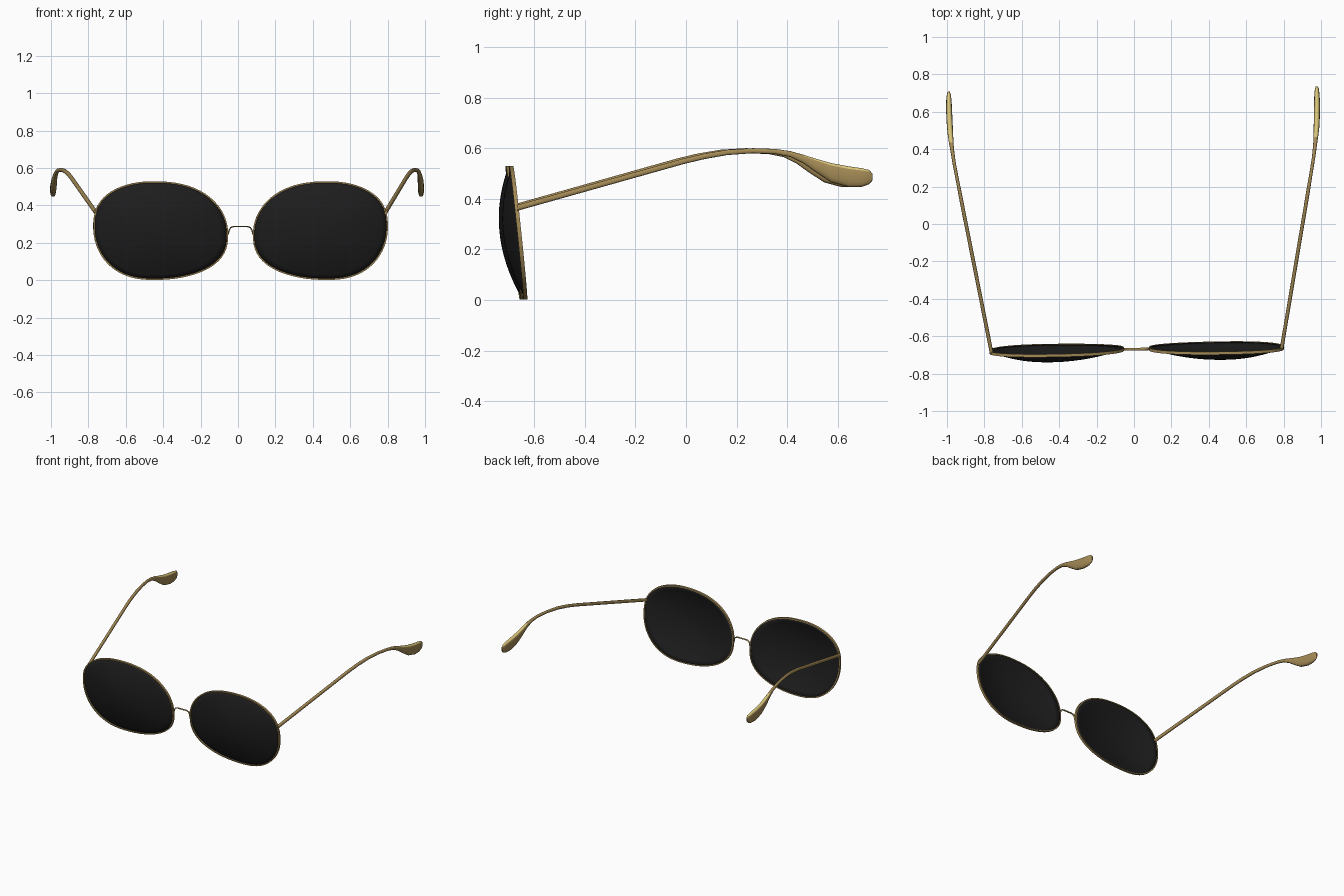
import bpy, bmesh
from math import sin, cos, pi, copysign
from mathutils import Matrix, Vector

cube = bpy.data.objects.get("Cube")
if cube:
    bpy.data.objects.remove(cube)

# The whole pair of glasses is turned very slightly
PLACE = Matrix.Translation((0.004, 0, 0)) @ Matrix.Rotation(0.0145, 4, 'Z')
SEG = 64


def material(name, rgb, rough):
    m = bpy.data.materials.new(name)
    m.use_nodes = True
    m.diffuse_color = (*rgb, 1)
    node = m.node_tree.nodes["Principled BSDF"]
    node.inputs["Base Color"].default_value = (*rgb, 1)
    node.inputs["Roughness"].default_value = rough
    return m


bronze = material("bronze gold", (0.37, 0.255, 0.093), 0.5)
yellow = material("yellow gold", (0.72, 0.58, 0.20), 0.5)
dark = material("dark lens", (0.0125, 0.0125, 0.0125), 0.5)


def finish(bm, name, mats):
    bm.transform(PLACE)
    me = bpy.data.meshes.new(name)
    bm.to_mesh(me)
    bm.free()
    for m in mats:
        me.materials.append(m)
    ob = bpy.data.objects.new(name, me)
    bpy.context.collection.objects.link(ob)
    bpy.ops.object.select_all(action='DESELECT')
    ob.select_set(True)
    bpy.context.view_layer.objects.active = ob
    bpy.ops.object.shade_smooth_by_angle(angle=0.8)
    return ob


def loft(rings, name, loop=False):
    """Skin a list of closed cross-sections; ear tips get a yellow top."""
    bm = bmesh.new()
    rows = [[bm.verts.new(p) for p in ring] for ring in rings]
    pairs = list(zip(rows, rows[1:]))
    if loop:
        pairs.append((rows[-1], rows[0]))
    else:
        bm.faces.new(rows[0])
        bm.faces.new(rows[-1])
    n = len(rows[0])
    for a, b in pairs:
        for i in range(n):
            j = (i + 1) % n
            bm.faces.new((a[i], a[j], b[j], b[i]))
    bmesh.ops.recalc_face_normals(bm, faces=bm.faces)
    for f in bm.faces:
        on_tip = f.calc_center_median().y > 0.44
        f.material_index = int(on_tip and f.normal.z > 0.5)
    return finish(bm, name, [bronze, yellow])


def power(v, e):
    return copysign(abs(v) ** e, v)


def outline(t, r=1.0, inset=0.0):
    """Oval lens edge: rounder outside, longer towards the nose."""
    c, s = cos(t), sin(t)
    e = 2 / 2.25
    wide = (0.323 if c > 0 else 0.399) - inset
    x = 0.465 + r * wide * power(c, e)
    z = 0.265 + r * (0.264 - inset) * power(s, e)
    z += 0.025 * r * c * (1 - s * s)
    return x, z


def plane_y(z):
    return -0.642 - 0.105 * z


angles = [2 * pi * (i + 0.5) / SEG for i in range(SEG)]

# Stations of an arm: y, x, top z, bottom z, half width
ARM = [(-0.68, 0.775, 0.375, 0.352, 0.010),
       (-0.02, 0.896, 0.560, 0.538, 0.010),
       (0.06, 0.911, 0.579, 0.557, 0.010),
       (0.15, 0.927, 0.594, 0.573, 0.010),
       (0.25, 0.945, 0.600, 0.580, 0.009),
       (0.34, 0.961, 0.597, 0.577, 0.009),
       (0.40, 0.969, 0.588, 0.565, 0.010),
       (0.45, 0.975, 0.574, 0.540, 0.012),
       (0.50, 0.979, 0.558, 0.504, 0.015),
       (0.56, 0.982, 0.541, 0.465, 0.016),
       (0.63, 0.984, 0.528, 0.446, 0.016),
       (0.68, 0.984, 0.521, 0.447, 0.014),
       (0.71, 0.984, 0.514, 0.458, 0.010),
       (0.722, 0.984, 0.500, 0.472, 0.005)]

for side, label in ((1, "left"), (-1, "right")):
    # Domed lens shell
    bm = bmesh.new()
    steps = 10
    x, z = outline(0, 0)
    apex = bm.verts.new((side * x, plane_y(z) - 0.06, z))
    prev = None
    for k in range(1, steps + 1):
        r = k / steps
        ring = []
        for t in angles:
            x, z = outline(t, r, 0.003)
            ring.append(bm.verts.new((side * x, plane_y(z) + 0.002 - 0.062 * (1 - r * r), z)))
        for i in range(SEG):
            j = (i + 1) % SEG
            if prev:
                f = (prev[i], ring[i], ring[j], prev[j])
            else:
                f = (apex, ring[i], ring[j])
            bm.faces.new(f if side > 0 else f[::-1])
        prev = ring
    lens = finish(bm, label + "_lens", [dark])
    solid = lens.modifiers.new("thickness", 'SOLIDIFY')
    solid.thickness = 0.004

    # Thin metal rim with a rectangular section
    rings = []
    for t in angles:
        ring = []
        for inset, dy in ((0, -0.008), (0, 0.008), (0.007, 0.008), (0.008, -0.008)):
            x, z = outline(t, 1, inset)
            ring.append((side * x, plane_y(z) + dy, z))
        rings.append(ring)
    loft(rings, label + "_rim", loop=True)

    # Arm widening into a flat ear tip
    rings = []
    for y, x, top, low, half in ARM:
        mid, tall = (top + low) / 2, (top - low) / 2
        rings.append([(side * (x + half * power(cos(a), 0.8)), y, mid + tall * power(sin(a), 0.8))
                      for a in (2 * pi * i / 16 for i in range(16))])
    loft(rings, label + "_arm")

# Nose bridge: a thin bent wire
half_path = [(0.066, 0.245), (0.061, 0.268), (0.052, 0.282), (0.036, 0.287)]
path = [(-x, z) for x, z in half_path] + half_path[::-1]
points = [Vector((x, -0.669, z)) for x, z in path]
rings = []
for i, p in enumerate(points):
    d = (points[min(i + 1, len(points) - 1)] - points[max(i - 1, 0)]).normalized()
    up = d.cross(Vector((0, 1, 0)))
    rings.append([p + up * 0.0035 * cos(a) + Vector((0, 0.007 * sin(a), 0))
                  for a in (2 * pi * k / 8 for k in range(8))])
loft(rings, "nose_bridge")
